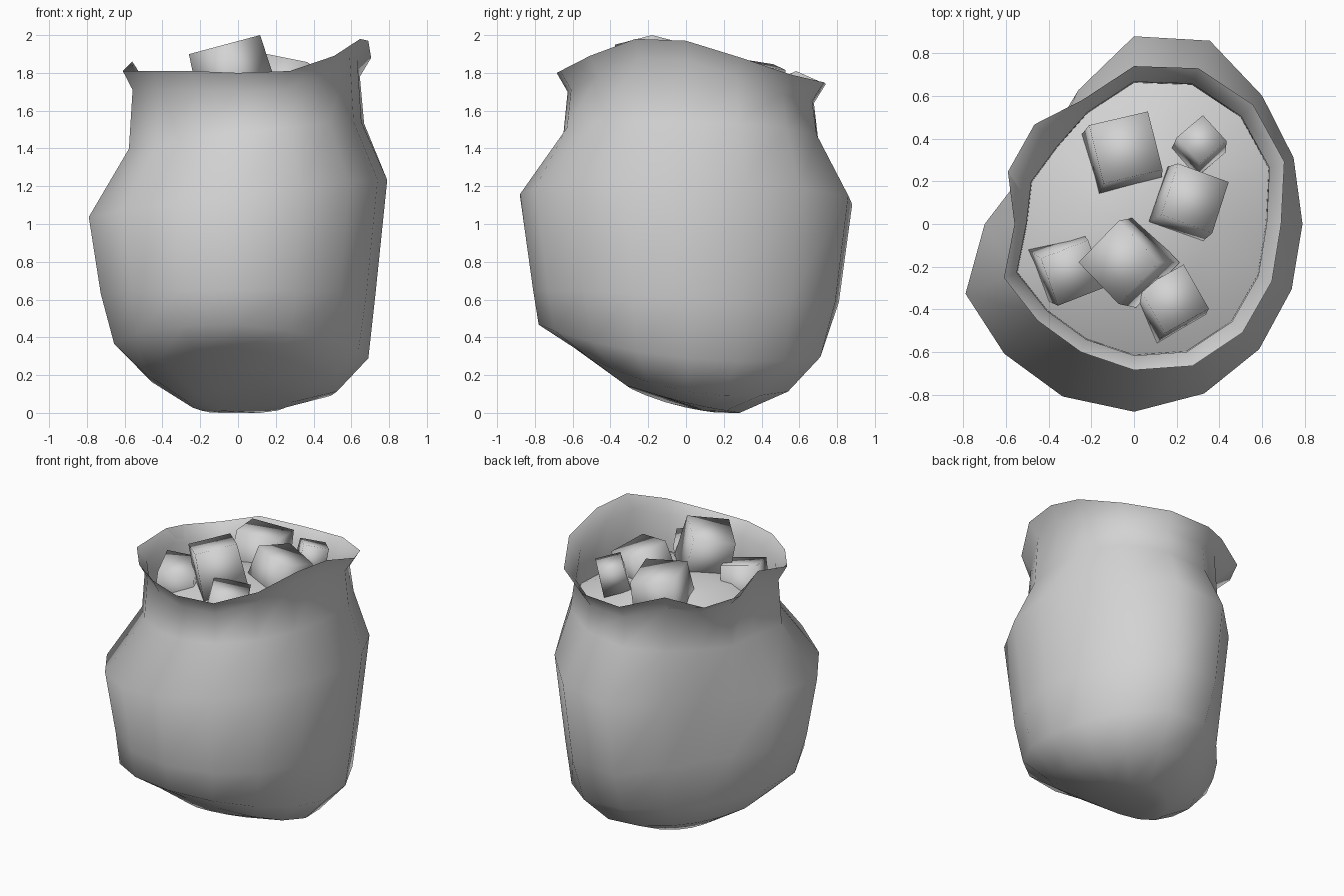
import bpy
import bmesh
from math import cos, sin, pi, radians
from mathutils import Matrix, Vector

cube = bpy.data.objects.get("Cube")
if cube:
    bpy.data.objects.remove(cube, do_unlink=True)

grey = bpy.data.materials.new("plain grey")
grey.use_nodes = True
grey.diffuse_color = (0.65, 0.65, 0.65, 1)
grey.node_tree.nodes["Principled BSDF"].inputs["Base Color"].default_value = grey.diffuse_color

# Outline radii, one per compass step counter-clockwise from +x
LOW = [.69, .70, .74, .77, .70, .59, .53, .53, .60, .71, .765, .775, .78, .75, .71, .69]
BELLY = [.79, .81, .85, .93, .88, .68, .565, .575, .70, .855, .86, .875, .88, .86, .83, .80]
RIM = [.69, .763, .79, .79, .74, .63, .66, .64, .56, .66, .64, .65, .685, .72, .72, .70]
RIM_Z = [1.97, 1.88, 1.79, 1.75, 1.74, 1.81, 1.755, 1.785, 1.86,
         1.81, 1.81, 1.81, 1.80, 1.81, 1.89, 1.98]
COUNT = len(BELLY)
NECK = [min(r * 0.915, b * 0.92) for r, b in zip(RIM, BELLY)]


def finish(name, bm, smooth_angle):
    bmesh.ops.recalc_face_normals(bm, faces=bm.faces)
    mesh = bpy.data.meshes.new(name)
    bm.to_mesh(mesh)
    bm.free()
    mesh.materials.append(grey)
    obj = bpy.data.objects.new(name, mesh)
    bpy.context.collection.objects.link(obj)
    bpy.ops.object.select_all(action='DESELECT')
    obj.select_set(True)
    bpy.context.view_layer.objects.active = obj
    bpy.ops.object.shade_smooth_by_angle(angle=radians(smooth_angle))


def ring(bm, radii, scale, height):
    """Closed loop whose height is a rule of x, y and step number."""
    verts = []
    for i, r in enumerate(radii):
        a = 2 * pi * i / COUNT
        x, y = r * scale * cos(a), r * scale * sin(a)
        verts.append(bm.verts.new((x, y, max(0, height(x, y, i)))))
    return verts


def bridge(bm, low, high):
    for i in range(COUNT):
        j = (i + 1) % COUNT
        bm.faces.new((low[i], low[j], high[j], high[i]))


def cap(bm, loop, centre):
    tip = bm.verts.new(centre)
    for i in range(COUNT):
        bm.faces.new((loop[i], loop[(i + 1) % COUNT], tip))


def tilt(base, slope_x, slope_y, bend_y=0):
    return lambda x, y, i: base + slope_x * x + slope_y * y + bend_y * y * y


def below_rim(drop):
    return lambda x, y, i: RIM_Z[i] - drop


# Sack: slumped base, full belly, gathered neck, flared rim and inner wall
bm = bmesh.new()
loops = [
    ring(bm, LOW, 0.40, tilt(.04, .05, -.24, .28)),
    ring(bm, LOW, 0.76, tilt(.14, -.05, -.18, .28)),
    ring(bm, LOW, 1.0, tilt(.31, -.03, -.10, .13)),
    ring(bm, BELLY, 0.92, tilt(.62, 0, -.04)),
    ring(bm, BELLY, 1.0, tilt(1.13, .13, -.03)),
    ring(bm, NECK, 1.035, tilt(1.46, .12, -.03)),
    ring(bm, NECK, 1.0, below_rim(.10)),
    ring(bm, RIM, 1.0, below_rim(0)),
    ring(bm, NECK, 0.985, below_rim(.085)),
    ring(bm, NECK, 0.98, tilt(1.49, .04, 0)),
]
for low, high in zip(loops, loops[1:]):
    bridge(bm, low, high)
cap(bm, loops[0], (-.08, .1, .01))
finish("sack", bm, 70)

# Heaped filling inside the mouth
bm = bmesh.new()
edge = ring(bm, NECK, 0.98, tilt(1.54, .02, 0))
inner = ring(bm, NECK, 0.55, tilt(1.67, 0, 0))
bridge(bm, edge, inner)
cap(bm, inner, (0, 0, 1.72))
finish("filling", bm, 70)

# Chunky stones: centre, half width, yaw, tip around x, tip around y
STONES = [
    ((-.05, .33, 1.69), .155, 14, -10, 4),
    ((.31, .37, 1.74), .09, 42, -16, 4),
    ((.25, .10, 1.71), .14, -18, -8, 14),
    ((-.03, -.18, 1.795), .15, 45, 0, -15),
    ((-.31, -.21, 1.63), .13, 20, 8, 10),
    ((.17, -.37, 1.64), .13, 30, -8, 8),
]
for n, (centre, half, yaw, tip_x, tip_y) in enumerate(STONES):
    bm = bmesh.new()
    bmesh.ops.create_cube(bm, size=2 * half)
    for v in bm.verts:
        if v.co.z > 0:
            v.co = Vector((v.co.x * .92, v.co.y * .92, half + .01))
    turn = (Matrix.Rotation(radians(tip_x), 4, 'X') @ Matrix.Rotation(radians(tip_y), 4, 'Y')
            @ Matrix.Rotation(radians(yaw), 4, 'Z'))
    bm.transform(Matrix.Translation(centre) @ turn)
    finish(f"stone_{n + 1}", bm, 100)
